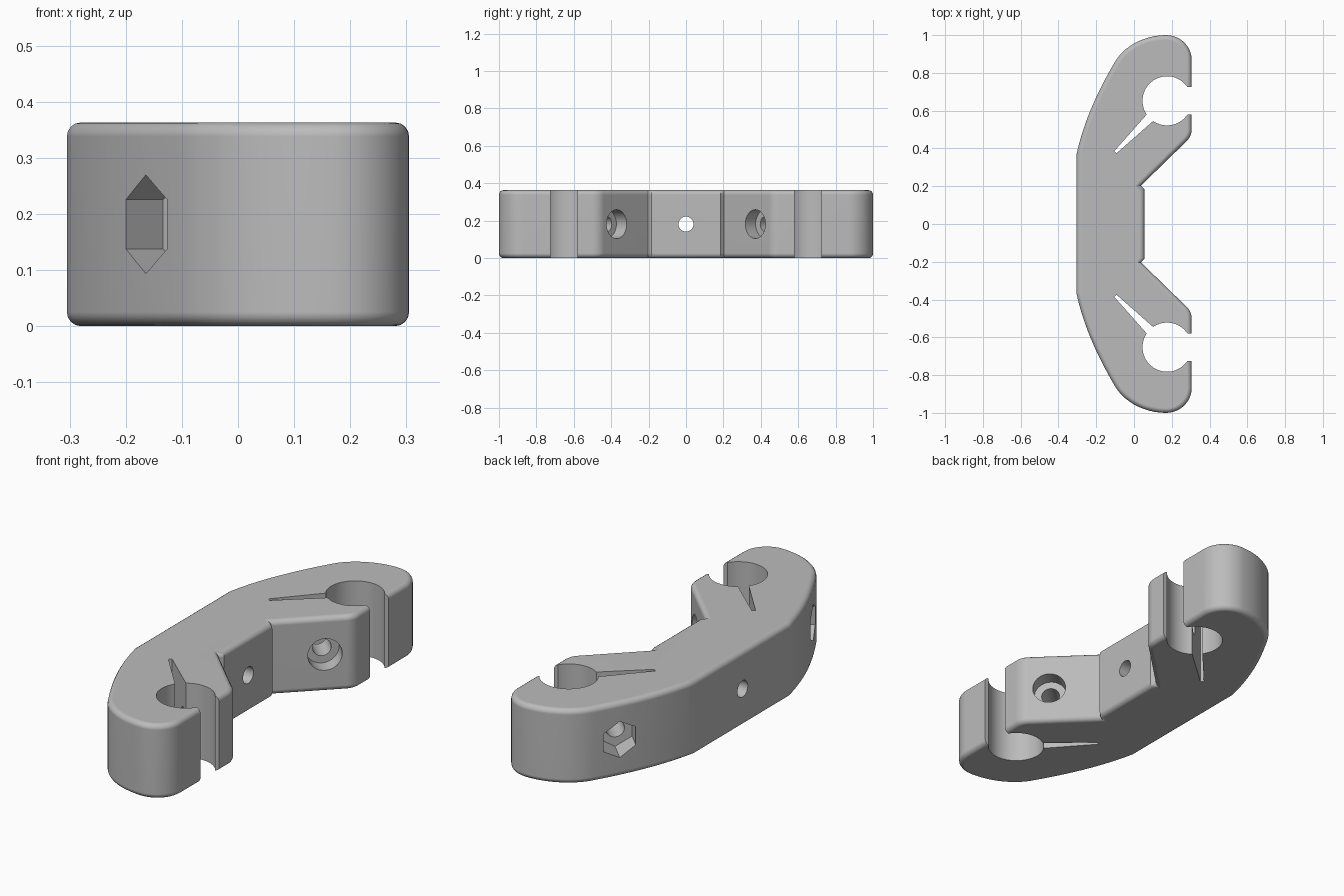
import bpy, bmesh, math
from mathutils import Vector, Matrix
from mathutils.geometry import interpolate_bezier

cube = bpy.data.objects.get("Cube")
if cube:
    bpy.data.objects.remove(cube, do_unlink=True)

HEIGHT = 0.363
MID = HEIGHT / 2
RIM = 0.025

grey = bpy.data.materials.new("mid grey")
grey.use_nodes = True
grey.diffuse_color = (0.5, 0.5, 0.5, 1)
grey.node_tree.nodes["Principled BSDF"].inputs["Base Color"].default_value = (0.5, 0.5, 0.5, 1)


def make_object(name, bm):
    bmesh.ops.recalc_face_normals(bm, faces=bm.faces)
    mesh = bpy.data.meshes.new(name)
    bm.to_mesh(mesh)
    bm.free()
    mesh.materials.append(grey)
    obj = bpy.data.objects.new(name, mesh)
    bpy.context.collection.objects.link(obj)
    return obj


def prism(points, z0, z1):
    """Extrude a closed plan outline from z0 up to z1."""
    bm = bmesh.new()
    face = bm.faces.new([bm.verts.new((x, y, z0)) for x, y in points])
    new = bmesh.ops.extrude_face_region(bm, geom=[face])["geom"]
    verts = [v for v in new if isinstance(v, bmesh.types.BMVert)]
    bmesh.ops.translate(bm, verts=verts, vec=(0, 0, z1 - z0))
    return bm


def rod(center, axis, radius, length, sides, turn=0):
    """Cylinder or hexagonal prism centred on a point, along an axis."""
    rot = Vector(axis).to_track_quat('Z', 'Y').to_matrix().to_4x4()
    bm = bmesh.new()
    bmesh.ops.create_cone(bm, cap_ends=True, segments=sides, radius1=radius, radius2=radius,
                          depth=length,
                          matrix=Matrix.Translation(center) @ rot @ Matrix.Rotation(turn, 4, 'Z'))
    return bm


def curve(a, b, c, d, count):
    pts = interpolate_bezier(*[Vector((x, y, 0)) for x, y in (a, b, c, d)], count)
    return [(p.x, p.y) for p in pts]


# Half outline, from the back corner round the tip to the inner wall
half = curve((-0.305, 0.365), (-0.27, 0.53), (-0.2, 0.69), (-0.1, 0.86), 14)
half += curve((-0.1, 0.86), (-0.05, 0.945), (0.06, 1.0), (0.17, 1.0), 12)[1:]
half += curve((0.17, 1.0), (0.245, 1.0), (0.305, 0.94), (0.305, 0.87), 12)[1:]
half += curve((0.305, 0.5), (0.305, 0.475), (0.295, 0.455), (0.28, 0.44), 7)
half += [(0.037, 0.203), (0.055, 0.185)]
outline = half + [(x, -y) for x, y in reversed(half)]

# Body with rounded top and bottom rims
bm = prism(outline, 0, HEIGHT)
rims = [e for e in bm.edges if abs(e.verts[0].co.z - e.verts[1].co.z) < 0.001]
bmesh.ops.bevel(bm, geom=rims, offset=RIM, offset_type='OFFSET', segments=4,
                profile=0.5, affect='EDGES', clamp_overlap=False)
body = make_object("clamp_body", bm)

# Cutters: middle hole, then sockets, slits and bolt holes on both arms
cutters = [make_object("middle_hole", rod((0, 0, MID), (1, 0, 0), 0.04, 1, 32))]
for s in (1, -1):
    axis = Vector((1, -s, 0)).normalized()
    inner = Vector((0.21, 0.37 * s, MID))
    outer = Vector((-0.165, 0.745 * s, MID))
    cutters += [
        make_object("tube_socket", rod((0.175, 0.652 * s, MID), (0, 0, 1), 0.13, 1, 64)),
        make_object("socket_mouth", prism([(x, (0.652 + d) * s) for x, d in
                    ((0.2, -0.072), (0.4, -0.072), (0.4, 0.072), (0.2, 0.072))], -0.2, 0.6)),
        make_object("clamp_slit", prism([(x, y * s) for x, y in
                    ((-0.105, 0.385), (-0.092, 0.375), (0.11, 0.553), (0.075, 0.588))], -0.2, 0.6)),
        make_object("bolt_hole", rod((inner + outer) / 2, axis, 0.042, 0.9, 32)),
        make_object("bolt_head_recess", rod(inner + axis * 0.12, axis, 0.077, 0.4, 40)),
    ]
    # Hexagonal nut pocket with a corner pointing up
    nut = rod(outer - axis * 0.08, axis, 0.088, 0.4, 6)
    top = max(v.co.z for v in nut.verts) - MID
    if top < 0.085:
        nut.free()
        nut = rod(outer - axis * 0.08, axis, 0.088, 0.4, 6, math.pi / 6)
    cutters.append(make_object("nut_pocket", nut))

bpy.ops.object.select_all(action='DESELECT')
body.select_set(True)
bpy.context.view_layer.objects.active = body
for cutter in cutters:
    cutter.hide_render = True
    mod = body.modifiers.new(cutter.name, 'BOOLEAN')
    mod.operation = 'DIFFERENCE'
    mod.solver = 'EXACT'
    mod.object = cutter
    bpy.ops.object.modifier_apply(modifier=mod.name)
    bpy.data.objects.remove(cutter, do_unlink=True)

# Smooth curved walls, keep machined edges crisp
bpy.ops.object.shade_smooth_by_angle(angle=math.radians(30))
weighted = body.modifiers.new("weighted_normals", 'WEIGHTED_NORMAL')
weighted.keep_sharp = True
